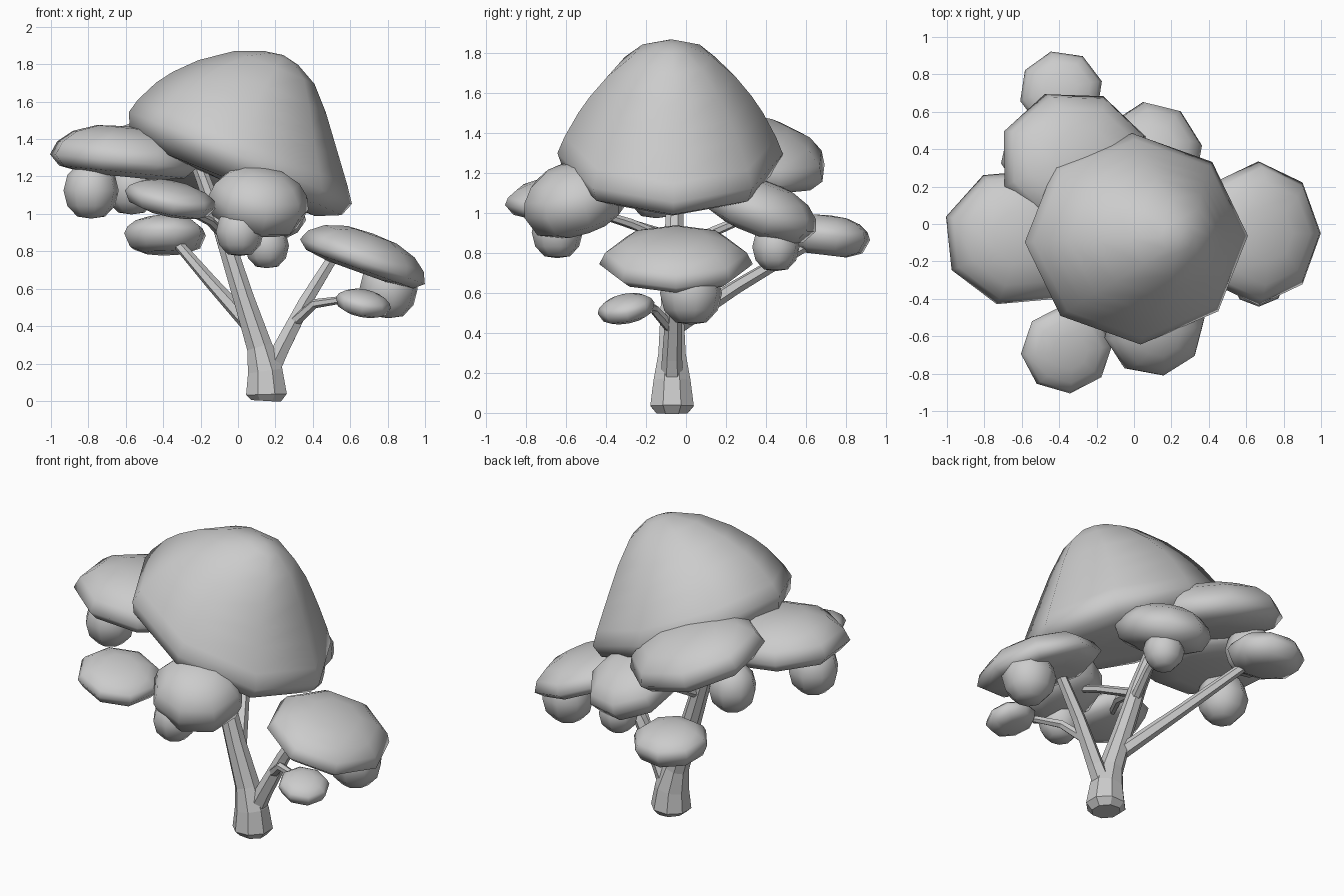
import bpy, bmesh, math
from mathutils import Vector

if "Cube" in bpy.data.objects:
    bpy.data.objects.remove(bpy.data.objects["Cube"])

CAP = [(0.5, -1), (0.86, -0.7), (1, 0), (0.92, 0.38), (0.72, 0.72), (0.4, 0.95)]
BALL = [(0.5, -0.93), (0.86, -0.55), (1, 0), (0.86, 0.55), (0.5, 0.93)]
CROWN = [(0.4, -0.95), (0.75, -0.9), (0.95, -0.45), (1, 0.03), (0.94, 0.16),
         (0.82, 0.36), (0.72, 0.5), (0.57, 0.68), (0.36, 0.87), (0.15, 0.97)]


def skin(name, rings, bottom, top, smooth):
    """Join rings of points into a closed mesh with a pole at each end."""
    bm = bmesh.new()
    rows = [[bm.verts.new(p) for p in ring] for ring in rings]
    n = len(rows[0])
    for a, b in zip(rows, rows[1:]):
        for i in range(n):
            j = (i + 1) % n
            bm.faces.new((a[i], a[j], b[j], b[i]))
    for row, pole in ((rows[0], bottom), (rows[-1], top)):
        v = bm.verts.new(pole)
        for i in range(n):
            bm.faces.new((row[i], row[(i + 1) % n], v))
    bmesh.ops.recalc_face_normals(bm, faces=bm.faces)
    for f in bm.faces:
        f.smooth = smooth
    me = bpy.data.meshes.new(name)
    bm.to_mesh(me)
    bm.free()
    ob = bpy.data.objects.new(name, me)
    bpy.context.collection.objects.link(ob)
    return ob


def foliage(name, centre, size, slope=(0, 0), phase=0, profile=CAP, lean=0):
    """Eight-sided clump; size = x radius, y radius, height up, height down."""
    rx, ry, up, dn = size
    normal = Vector((-slope[0], -slope[1], 1))
    rot = Vector((0, 0, 1)).rotation_difference(normal).to_matrix()
    c = Vector(centre)
    rings = []
    for r, h in profile:
        z = h * (up if h > 0 else dn)
        dx = lean * math.sin(math.pi * max(h, 0))
        angles = [math.radians(phase + 45 * k) for k in range(8)]
        rings.append([c + rot @ Vector((rx * r * math.cos(a) + dx, ry * r * math.sin(a), z))
                      for a in angles])
    skin(name, rings, c + rot @ Vector((0, 0, -dn)), c + rot @ Vector((0, 0, up)), True)


def limb(name, path, sides=6):
    """Tapered flat-sided tube; path = (x, y, z, radius)."""
    pts = [Vector(p[:3]) for p in path]
    rings = []
    for i, p in enumerate(pts):
        t = pts[min(i + 1, len(pts) - 1)] - pts[max(i - 1, 0)]
        rot = Vector((0, 0, 1)).rotation_difference(t).to_matrix()
        rings.append([p + rot @ Vector((path[i][3] * math.cos(a), path[i][3] * math.sin(a), 0))
                      for a in (2 * math.pi * (k + 0.5) / sides for k in range(sides))])
    skin(name, rings, pts[0], pts[-1], False)


# Trunk and limbs
limb("trunk", [(.15, -.07, 0, .085), (.152, -.07, .035, .118), (.145, -.07, .16, .1),
               (.115, -.07, .29, .074), (.03, -.07, .55, .06),
               (-.08, -.06, .9, .05), (-.21, -.05, 1.25, .04)], 8)
limb("right_branch", [(.16, -.07, .14, .06), (.23, -.07, .28, .05),
                      (.36, -.06, .53, .04), (.54, -.05, .82, .03)])
limb("right_twig", [(.31, -.08, .43, .03), (.41, -.16, .52, .025), (.62, -.28, .55, .018)])
limb("back_branch", [(.05, -.07, .42, .045), (-.14, .25, .63, .036), (-.33, .62, .85, .028)])
limb("front_left_twig", [(-.07, -.07, .88, .028), (-.15, -.32, .96, .024), (-.33, -.6, 1.05, .018)])
limb("front_twig", [(-.06, -.07, .86, .028), (.02, -.28, .95, .024), (.1, -.5, 1.02, .018)])
limb("back_right_twig", [(-.05, -.06, .8, .03), (.0, .12, .9, .026), (.06, .35, 1.0, .02)])

# Large crown
foliage("crown", (.01, -.08, 1.28), (.645, .565, .615, .13), (-.41, -.02), 2, CROWN, -.05)

# Broad caps
foliage("left_cap", (-.615, -.07, 1.28), (.41, .375, .19, .08), (-.1, 0), 28)
foliage("back_cap", (-.315, .335, 1.27), (.425, .39, .19, .09), (-.28, -.2), 22)
foliage("back_right_cap", (.1, .375, 1.01), (.27, .3, .15, .11), (-.1, -.38), 10)
foliage("right_cap", (.665, -.05, .745), (.355, .385, .16, .06), (-.36, 0))
foliage("front_cap", (.11, -.555, 1.06), (.275, .27, .19, .15), (-.2, .3), 10)
foliage("front_left_cap", (-.36, -.67, 1.08), (.25, .24, .09, .08), (-.2, .15), 5)
foliage("back_left_cap", (-.39, .71, .89), (.225, .22, .1, .1), (0, -.12), 14)
foliage("low_right_cap", (.67, -.3, .525), (.15, .145, .065, .065), (-.2, .2))

# Small round clumps under the caps
for name, c, r in (("left_clump", (-.785, -.15, 1.125), .15),
                   ("back_clump", (-.57, .35, 1.14), .143),
                   ("front_clump", (.01, -.645, .905), .13),
                   ("back_right_clump", (.155, .45, .83), .12),
                   ("right_clump", (.805, .025, .6), .158)):
    foliage(name, c, (r, r, r, r), (0, 0), 10, BALL)
